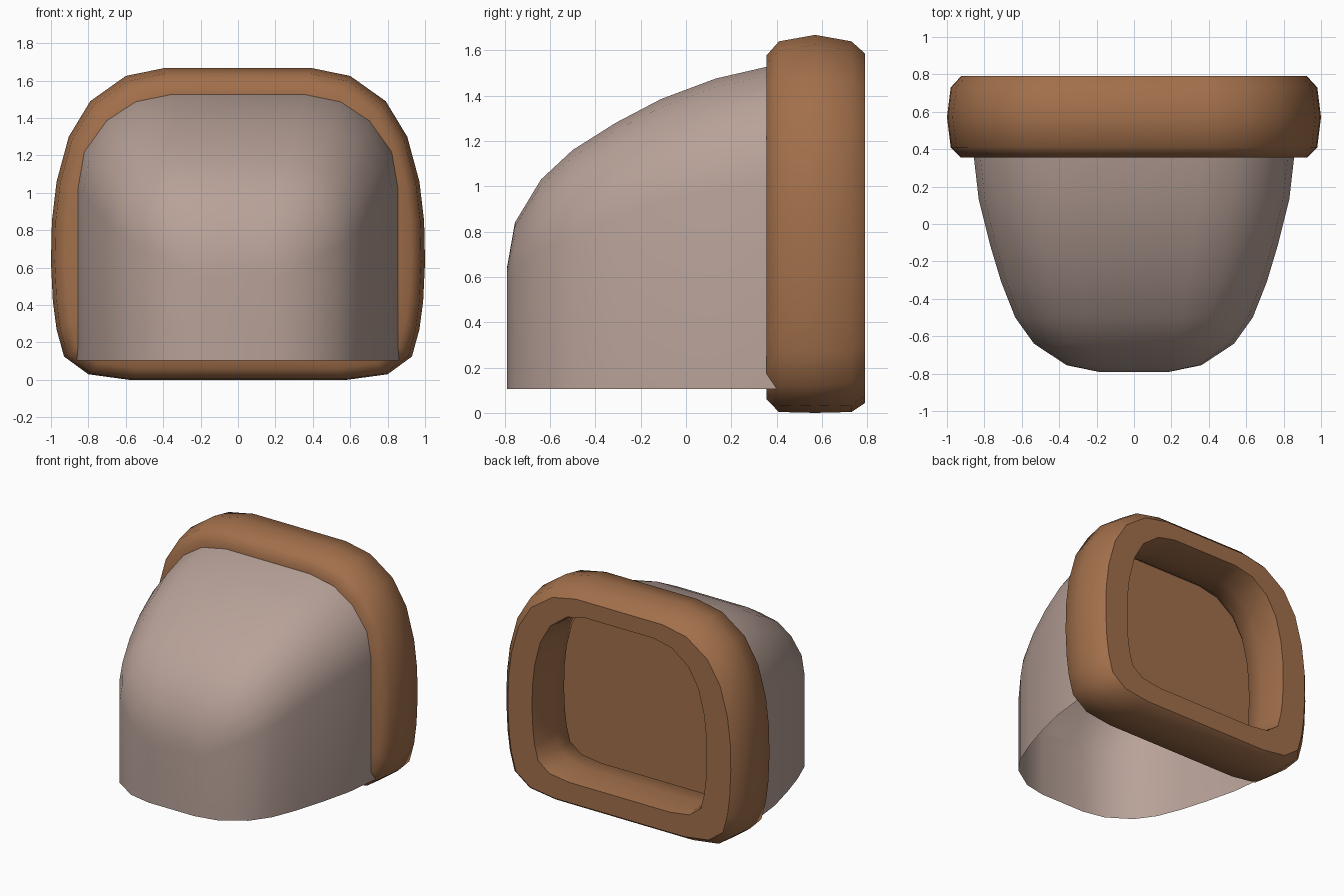
import bpy, bmesh

if "Cube" in bpy.data.objects:
    bpy.data.objects.remove(bpy.data.objects["Cube"])


def material(name, rgb):
    m = bpy.data.materials.new(name)
    m.diffuse_color = (*rgb, 1)
    m.use_nodes = True
    m.node_tree.nodes["Principled BSDF"].inputs["Base Color"].default_value = m.diffuse_color
    return m


brown = material("warm brown", (0.36, 0.16, 0.07))
grey = material("warm grey", (0.48, 0.36, 0.315))


def loft(name, rings, mat, closed, cap_first, cap_last, sharp=()):
    """Skin a list of point rings; rings listed in sharp keep a hard edge."""
    bm = bmesh.new()
    loops = [[bm.verts.new(p) for p in r] for r in rings]
    n = len(loops[0])
    for a, b in zip(loops, loops[1:]):
        for i in range(n if closed else n - 1):
            j = (i + 1) % n
            bm.faces.new((a[i], a[j], b[j], b[i]))
    if cap_first:
        bm.faces.new(loops[0][::-1])
    if cap_last:
        bm.faces.new(loops[-1])
    bmesh.ops.recalc_face_normals(bm, faces=bm.faces[:])
    for f in bm.faces:
        f.smooth = True
    for k in sharp:
        for i in range(n):
            e = bm.edges.get((loops[k][i], loops[k][(i + 1) % n]))
            if e:
                e.smooth = False
    me = bpy.data.meshes.new(name)
    bm.to_mesh(me)
    bm.free()
    me.materials.append(mat)
    ob = bpy.data.objects.new(name, me)
    bpy.context.collection.objects.link(ob)
    return ob


def mirrored(half):
    return half + [(-x, z) for x, z in reversed(half)]


# Frame: rounded outline swept through depth; the recess bulges inwards and
# ends in a back panel flush with the front of the frame
outline = mirrored([(0.58, 0), (0.80, 0.03), (0.93, 0.125), (0.97, 0.27), (0.99, 0.42),
                    (1.0, 0.63), (0.995, 0.85), (0.97, 1.06), (0.905, 1.30),
                    (0.79, 1.49), (0.60, 1.625), (0.39, 1.668)])


# Scale the outline about its middle: depth y, width, bottom and top factors
def ring(y, sx, s_low, s_high):
    return [(x * sx, y, 0.80 + (z - 0.80) * (s_low if z < 0.8 else s_high))
            for x, z in outline]


steps = [(0.355, 0.80, 0.82, 0.82), (0.355, 0.925, 0.925, 0.895),
         (0.41, 0.98, 0.995, 0.967), (0.57, 1, 1, 1), (0.73, 0.98, 0.995, 0.967),
         (0.79, 0.925, 0.945, 0.905), (0.79, 0.725, 0.755, 0.765),
         (0.73, 0.712, 0.745, 0.752), (0.57, 0.702, 0.738, 0.742),
         (0.41, 0.725, 0.755, 0.765), (0.36, 0.78, 0.80, 0.80)]
loft("frame", [ring(*s) for s in steps], brown, True, True, True, sharp=(0, 5, 6, 10))

# Hood: open shell with arched sections shrinking towards the front
# (depth y, half width, top height)
sections = [(-0.79, 0.19, 0.64), (-0.755, 0.36, 0.84), (-0.64, 0.535, 1.03),
            (-0.50, 0.635, 1.16), (-0.31, 0.71, 1.28), (-0.11, 0.77, 1.385),
            (0.13, 0.83, 1.475), (0.39, 0.86, 1.535), (0.45, 0.86, 1.545)]
# (fraction of half width, drop below the top relative to width)
arch = [(1, 0.59), (0.96, 0.36), (0.82, 0.165), (0.64, 0.047), (0.41, 0)]
rings = []
for y, w, h in sections:
    half = [(w, 0.105)] + [(w * fx, h - w * d) for fx, d in arch]
    rings.append([(x, y, z) for x, z in mirrored(half)])
loft("hood", rings, grey, False, True, False)
